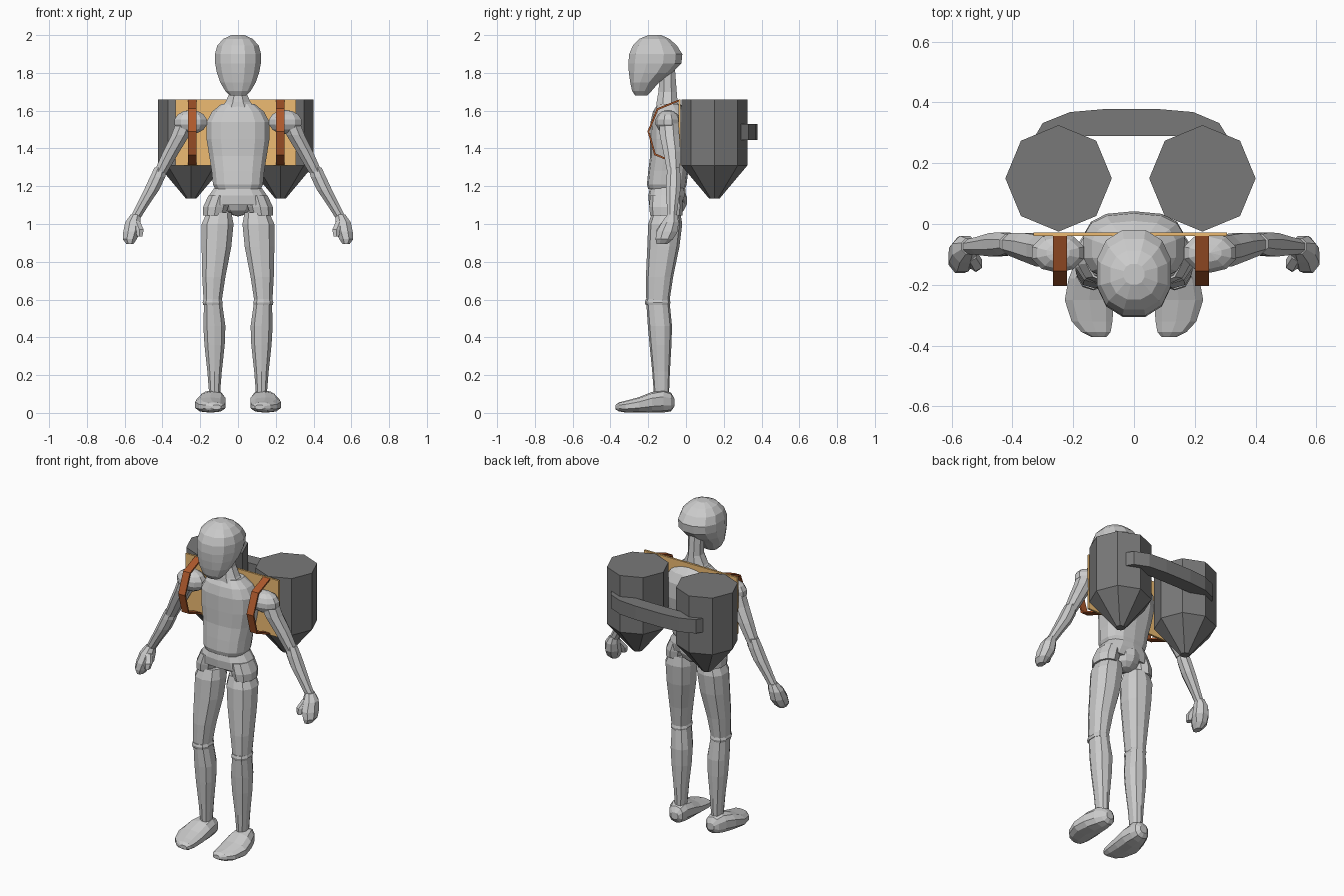
import bpy, bmesh
from math import sin, cos, pi, copysign
from mathutils import Vector


def finish(name, bm, mat=None):
    bmesh.ops.recalc_face_normals(bm, faces=bm.faces)
    me = bpy.data.meshes.new(name)
    bm.to_mesh(me)
    bm.free()
    ob = bpy.data.objects.new(name, me)
    bpy.context.collection.objects.link(ob)
    if mat:
        me.materials.append(mat)
    return ob


def material(name, rgb):
    m = bpy.data.materials.new(name)
    m.diffuse_color = (*rgb, 1)
    return m


def loft(name, rings, n=10, e=1.0, side=1, axis='Z', mat=None, phase=0.5):
    """Skin rings given as (x, y, z, radius_a, radius_b); e < 1 squares them off."""
    bm = bmesh.new()
    loops = []
    for x, y, z, ra, rb in rings:
        loop = []
        for i in range(n):
            t = 2 * pi * (i + phase) / n
            a = copysign(abs(cos(t)) ** e, cos(t)) * ra
            b = copysign(abs(sin(t)) ** e, sin(t)) * rb
            p = (x + a, y + b, z) if axis == 'Z' else (x + a, y, z + b)
            loop.append(bm.verts.new((p[0] * side, p[1], p[2])))
        loops.append(loop)
    for l0, l1 in zip(loops, loops[1:]):
        for i in range(n):
            j = (i + 1) % n
            bm.faces.new((l0[i], l0[j], l1[j], l1[i]))
    bm.faces.new(loops[0])
    bm.faces.new(loops[-1])
    return finish(name, bm, mat)


def span(z, y0, y1, rx):
    """Centred ring from its front and back y."""
    return (0, (y0 + y1) / 2, z, rx, (y1 - y0) / 2)


def ball(name, loc, scale):
    bm = bmesh.new()
    bmesh.ops.create_uvsphere(bm, u_segments=10, v_segments=7, radius=1)
    for v in bm.verts:
        v.co = Vector(a * s + l for a, s, l in zip(v.co, scale, loc))
    return finish(name, bm)


def prism(name, pts, vec, mat):
    """Extrude a closed outline along vec."""
    bm = bmesh.new()
    f = bm.faces.new([bm.verts.new(p) for p in pts])
    ext = bmesh.ops.extrude_face_region(bm, geom=[f], use_keep_orig=True)
    new = [g for g in ext['geom'] if isinstance(g, bmesh.types.BMVert)]
    bmesh.ops.translate(bm, verts=new, vec=vec)
    return finish(name, bm, mat)


dark = material("dark_grey", (0.19, 0.19, 0.19))
tan = material("tan", (0.85, 0.5, 0.17))
brown = material("brown", (0.42, 0.1, 0.025))

# head, neck, torso
loft("head", [span(1.68, -.27, -.205, .045), span(1.705, -.287, -.18, .07),
              span(1.75, -.298, -.14, .097), span(1.80, -.306, -.07, .115),
              span(1.85, -.31, -.02, .125), span(1.90, -.305, -.015, .126),
              span(1.945, -.285, -.045, .113), span(1.98, -.25, -.085, .08),
              span(2.0, -.2, -.13, .035)], n=12, e=.9)
loft("neck", [span(1.60, -.165, -.03, .11), span(1.645, -.16, -.04, .072),
              span(1.70, -.15, -.045, .045), span(1.82, -.14, -.055, .045)], n=8)
loft("torso", [span(1.185, -.2, -.005, .122), span(1.21, -.207, .003, .135),
               span(1.28, -.2, .012, .142), span(1.36, -.19, .03, .155),
               span(1.45, -.19, .042, .17), span(1.54, -.188, .035, .17),
               span(1.595, -.175, .01, .14), span(1.635, -.15, -.03, .09)], n=14, e=.75)

# pelvis
loft("pelvis", [span(1.10, -.195, -.015, .18), span(1.15, -.2, 0, .158),
                span(1.195, -.19, -.005, .125)], n=14, e=.8)
ball("pelvis_back", (0, -.075, 1.125), (.085, .082, .085))

for side, tag in ((1, "left"), (-1, "right")):
    # legs
    loft(f"hip_{tag}", [(.125, -.105, 1.045, .062, .085), (.118, -.105, 1.09, .07, .09),
                        (.1, -.105, 1.15, .06, .085)], side=side)
    loft(f"thigh_{tag}", [(.1, -.105, 1.06, .068, .075), (.108, -.11, 1.0, .088, .09),
                          (.114, -.12, .88, .082, .085), (.128, -.14, .72, .064, .072),
                          (.135, -.15, .575, .048, .06)], side=side, e=.85)
    loft(f"knee_{tag}", [(.134, -.15, .57, .052, .064), (.134, -.15, .585, .056, .068),
                         (.134, -.15, .6, .05, .064)], side=side, e=.85)
    loft(f"shin_{tag}", [(.132, -.148, .58, .05, .062), (.125, -.138, .46, .061, .064),
                         (.124, -.135, .36, .056, .058), (.124, -.132, .22, .04, .047),
                         (.124, -.13, .1, .03, .04)], side=side, e=.85)
    loft(f"foot_{tag}", [(.123, -.062, .055, .025, .022), (.125, -.08, .058, .047, .05),
                         (.132, -.12, .062, .062, .06), (.14, -.18, .056, .078, .055),
                         (.147, -.25, .042, .084, .041), (.138, -.32, .033, .07, .031),
                         (.125, -.355, .032, .05, .024), (.115, -.372, .03, .025, .012)],
         side=side, axis='Y', e=.8)
    # arms
    ball(f"shoulder_{tag}", (.25 * side, -.095, 1.54), (.092, .067, .064))
    loft(f"upper_arm_{tag}", [(.272, -.092, 1.55, .055, .055), (.305, -.087, 1.47, .052, .056),
                              (.352, -.075, 1.385, .047, .05), (.412, -.065, 1.27, .038, .036)],
         n=8, side=side)
    loft(f"forearm_{tag}", [(.408, -.065, 1.3, .036, .034), (.425, -.066, 1.25, .044, .041),
                            (.458, -.068, 1.18, .043, .042), (.505, -.072, 1.1, .035, .032),
                            (.545, -.075, 1.03, .03, .025)], n=8, side=side)
    loft(f"hand_{tag}", [(.542, -.073, 1.05, .028, .028), (.556, -.083, 1.01, .044, .048),
                         (.563, -.1, .96, .048, .06), (.573, -.115, .92, .04, .05),
                         (.572, -.128, .893, .02, .03)], n=8, side=side)
    loft(f"thumb_{tag}", [(.54, -.1, 1.015, .024, .024), (.522, -.13, .97, .026, .026),
                          (.52, -.14, .935, .016, .018)], n=6, side=side)

# twin tanks with tapered nozzles
for x, tag in ((.225, "left"), (-.248, "right")):
    loft(f"tank_{tag}", [(x, .15, 1.135, .028, .028), (x, .15, 1.31, .175, .175),
                         (x, .15, 1.66, .175, .175)], n=8, phase=0, mat=dark)

# bowed brace across the tanks
bow = [(-.325, .29), (-.3, .332), (-.21, .368), (-.095, .378),
       (.08, .378), (.195, .368), (.28, .332), (.306, .29)]
prism("rear_brace", [(x, y, 1.445) for x, y in bow], (0, 0, .085), dark)

# back panel
prism("back_panel", [(-.33, -.04, 1.31), (.306, -.04, 1.31), (.306, -.04, 1.66),
                     (-.33, -.04, 1.66)], (0, .012, 0), tan)

# shoulder straps: thin bands following a side profile
path = [(-.035, 1.66), (-.155, 1.612), (-.204, 1.49), (-.168, 1.365), (-.035, 1.31)]
inner = [(-.035, 1.65), (-.147, 1.604), (-.194, 1.49), (-.161, 1.373), (-.035, 1.32)]
for x, tag in ((.224, "left"), (-.243, "right")):
    prism(f"strap_{tag}", [(x - .023, y, z) for y, z in path + inner[::-1]],
          (.046, 0, 0), brown)
